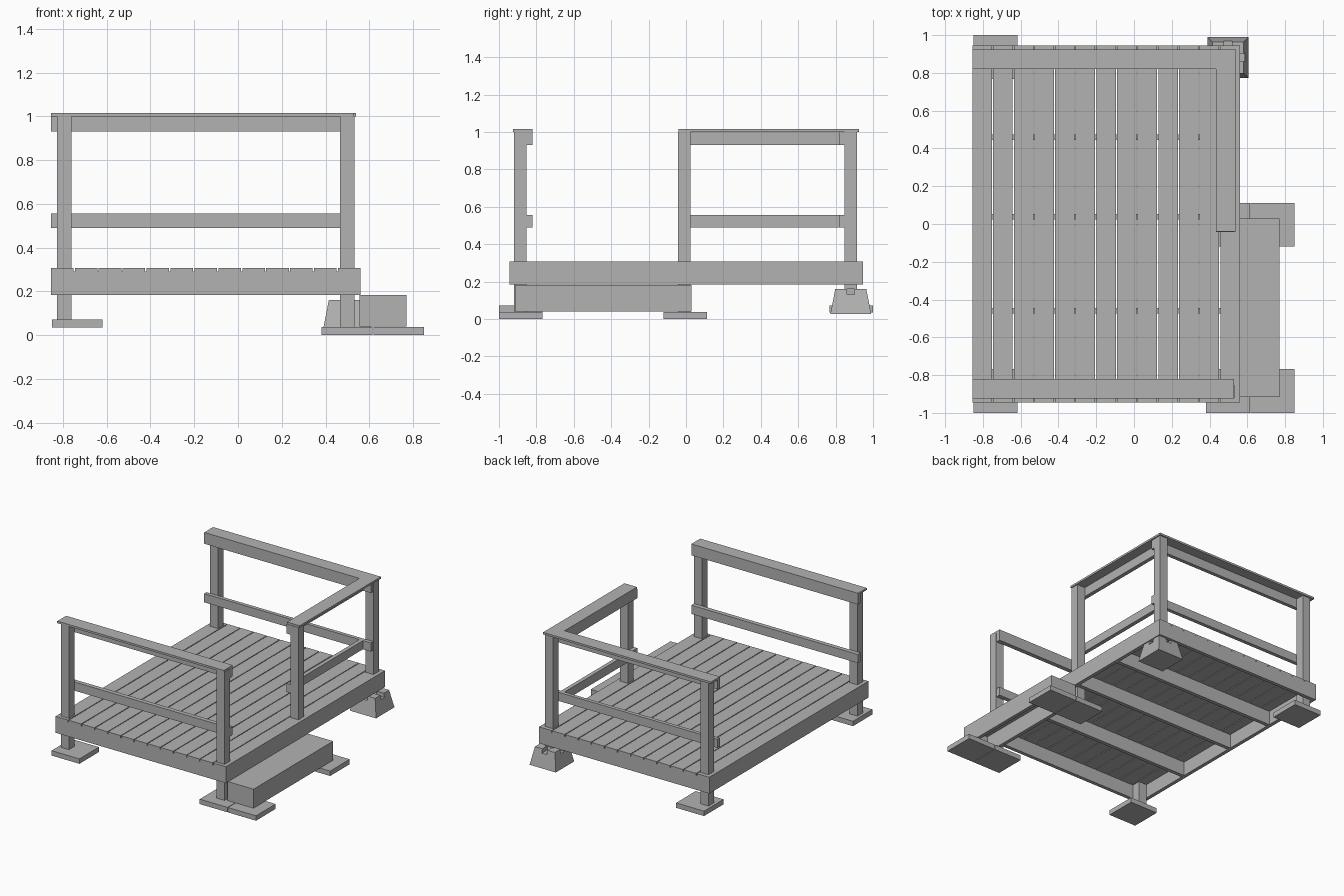
import bpy, bmesh

if "Cube" in bpy.data.objects:
    bpy.data.objects.remove(bpy.data.objects["Cube"], do_unlink=True)

GREY = (0.45, 0.45, 0.45, 1)
grey = bpy.data.materials.new("plain grey")
grey.use_nodes = True
grey.diffuse_color = GREY
grey.node_tree.nodes["Principled BSDF"].inputs["Base Color"].default_value = GREY


def loft(name, bottom, top, z0, z1):
    """Solid between two matching outlines at two heights."""
    bm = bmesh.new()
    low = [bm.verts.new((x, y, z0)) for x, y in bottom]
    high = [bm.verts.new((x, y, z1)) for x, y in top]
    bm.faces.new(low[::-1])
    bm.faces.new(high)
    n = len(low)
    for i in range(n):
        j = (i + 1) % n
        bm.faces.new((low[i], low[j], high[j], high[i]))
    bmesh.ops.recalc_face_normals(bm, faces=bm.faces)
    mesh = bpy.data.meshes.new(name)
    bm.to_mesh(mesh)
    bm.free()
    mesh.materials.append(grey)
    obj = bpy.data.objects.new(name, mesh)
    bpy.context.collection.objects.link(obj)
    return obj


def rect(x0, x1, y0, y1):
    return [(x0, y0), (x1, y0), (x1, y1), (x0, y1)]


def box(name, x0, x1, y0, y1, z0, z1):
    return loft(name, rect(x0, x1, y0, y1), rect(x0, x1, y0, y1), z0, z1)


# Main levels and edges of the deck
LEFT, RIGHT, HALF = -0.855, 0.56, 0.945
JOIST, BOARD, DECK, RAIL_TOP, CAP_TOP = 0.184, 0.29, 0.307, 1.0, 1.015
T = 0.027

# Deck boards
count, gap = 13, 0.006
pitch = (RIGHT - LEFT + gap) / count
for i in range(count):
    x = LEFT + i * pitch
    box(f"deck_board_{i + 1}", x, x + pitch - gap, -HALF, HALF, BOARD, DECK)

# Rim and inner joists
box("front_rim", LEFT, RIGHT, -HALF, -HALF + T, JOIST, BOARD)
box("back_rim", LEFT, RIGHT, HALF - T, HALF, JOIST, BOARD)
for name, x in (("left_rim", LEFT), ("right_rim", RIGHT - T)):
    box(name, x, x + T, -HALF + T, HALF - T, JOIST, BOARD)
for i, y in enumerate((-0.46, 0.038, 0.46)):
    box(f"joist_{i + 1}", LEFT + T, RIGHT - T, y - 0.014, y + 0.014, JOIST, BOARD)

# Posts: x, y, foot height
PX0, PX1 = -0.828, 0.465
W = 0.067
posts = {
    "front_left_post": (PX0, -0.92, 0.07),
    "back_left_post": (PX0, 0.848, 0.07),
    "front_right_post": (PX1, -0.92, 0.035),
    "middle_right_post": (PX1, -0.043, 0.035),
    "back_right_post": (PX1, 0.848, 0.16),
}
for name, (x, y, z) in posts.items():
    box(name, x, x + W, y, y + W, z, RAIL_TOP)

# Rails on the inner sides of the posts
for level, z0, z1 in (("upper", 0.93, RAIL_TOP), ("middle", 0.49, 0.555)):
    box(f"front_{level}_rail", LEFT, 0.53, -0.853, -0.82, z0, z1)
    box(f"back_{level}_rail", LEFT, 0.53, 0.82, 0.848, z0, z1)
    box(f"side_{level}_rail", 0.435, PX1, -0.043, 0.82, z0, z1)

# Rail caps, mitred where they meet
IN_X, OUT_X, IN_Y, OUT_Y = 0.435, 0.54, 0.82, 0.925
box("front_rail_cap", LEFT, 0.53, -OUT_Y, -IN_Y, RAIL_TOP, CAP_TOP)
back_cap = [(LEFT, IN_Y), (IN_X, IN_Y), (OUT_X, OUT_Y), (LEFT, OUT_Y)]
side_cap = [(IN_X, -0.04), (OUT_X, -0.04), (OUT_X, OUT_Y), (IN_X, IN_Y)]
loft("back_rail_cap", back_cap, back_cap, RAIL_TOP, CAP_TOP)
loft("side_rail_cap", side_cap, side_cap, RAIL_TOP, CAP_TOP)

# Ground pads
P = 0.232
for name, x, y, z in (
    ("front_left_pad", -0.85, -1, 0.035),
    ("back_left_pad", -0.85, 0.768, 0.035),
    ("front_right_pad", 0.382, -1, 0),
    ("front_step_pad", 0.618, -1, 0),
    ("middle_right_pad", 0.382, -0.12, 0),
    ("middle_step_pad", 0.618, -0.12, 0),
):
    box(name, x, x + P, y, y + P, z, z + 0.037)

# Hollow step: tread over a frame
SX0, SX1, SY0, SY1, SZ = 0.555, 0.77, -0.915, 0.03, 0.04
box("step_tread", SX0, SX1, SY0, SY1, 0.165, 0.183)
box("step_outer_board", SX1 - T, SX1, SY0, SY1, SZ, 0.165)
box("step_inner_board", SX0, SX0 + T, SY0, SY1, SZ, 0.165)
box("step_front_board", SX0 + T, SX1 - T, SY0, SY0 + T, SZ, 0.165)
box("step_back_board", SX0 + T, SX1 - T, SY1 - T, SY1, SZ, 0.165)

# Tapered pier block with crossed slots in its top
cx, cy, low, high, slot = 0.498, 0.881, 0.109, 0.083, 0.021
pier = loft("pier_block", rect(cx - low, cx + low, cy - low, cy + low),
            rect(cx - high, cx + high, cy - high, cy + high), 0.027, 0.16)
for sx, sy in ((0.2, slot), (slot, 0.2)):
    cutter = box("slot_cutter", cx - sx, cx + sx, cy - sy, cy + sy, 0.13, 0.2)
    cutter.hide_render = True
    cut = pier.modifiers.new("slot", "BOOLEAN")
    cut.operation = "DIFFERENCE"
    cut.solver = "EXACT"
    cut.object = cutter
    bpy.context.view_layer.objects.active = pier
    bpy.ops.object.modifier_apply(modifier=cut.name)
    bpy.data.objects.remove(cutter, do_unlink=True)
